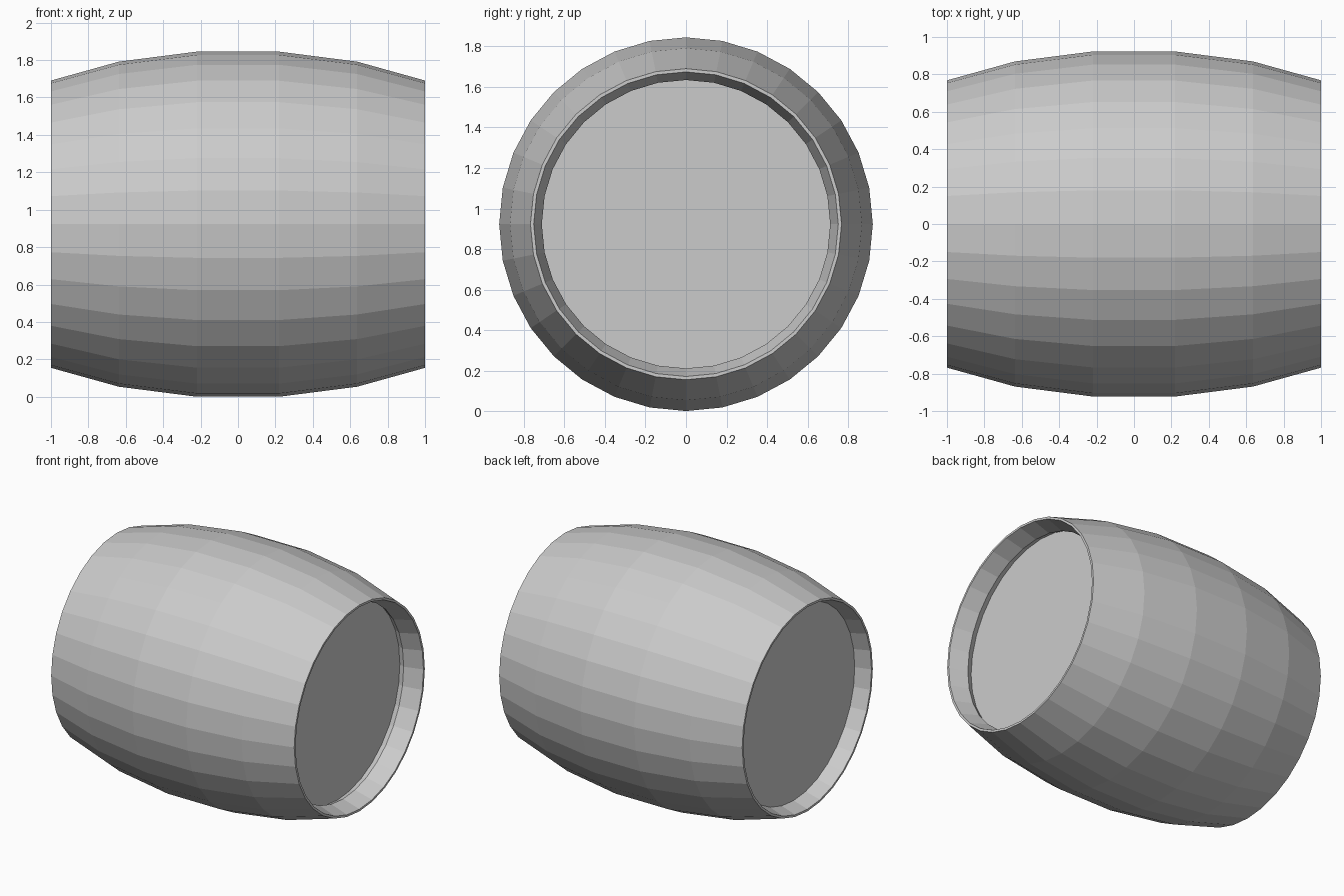
import bpy, bmesh
from math import sin, cos, pi

if "Cube" in bpy.data.objects:
    bpy.data.objects.remove(bpy.data.objects["Cube"])

SIDES = 32
RADIUS = 0.9225

def make_ring(bm, x, r):
    return [bm.verts.new((x, r * sin(2 * pi * i / SIDES),
                          r * cos(2 * pi * i / SIDES) + RADIUS))
            for i in range(SIDES)]

def bridge(bm, a, b):
    for i in range(SIDES):
        j = (i + 1) % SIDES
        bm.faces.new((a[i], a[j], b[j], b[i]))

def lathe(name, profile, capped=False):
    """Spin an (x, radius) profile around the x axis, looped or end-capped."""
    bm = bmesh.new()
    rings = [make_ring(bm, x, r) for x, r in profile]
    for a, b in zip(rings, rings[1:]):
        bridge(bm, a, b)
    if capped:
        bm.faces.new(rings[0])
        bm.faces.new(rings[-1])
    else:
        bridge(bm, rings[-1], rings[0])
    bmesh.ops.recalc_face_normals(bm, faces=bm.faces)
    mesh = bpy.data.meshes.new(name)
    bm.to_mesh(mesh)
    bm.free()
    obj = bpy.data.objects.new(name, mesh)
    bpy.context.collection.objects.link(obj)
    return obj

# Bulging body: outer curve, flat rim, bevelled lip, inner curve
outer = [(0.22, RADIUS), (0.637, 0.869), (1.0, 0.768)]
inner = [(1.0, 0.752), (0.865, 0.712), (0.637, 0.81), (0.22, 0.86)]
half = outer + inner
lathe("barrel_body", half + [(-x, r) for x, r in reversed(half)])

# Recessed heads: the right one sits behind the lip, the left one in front
lathe("right_head", [(0.82, 0.74), (0.77, 0.74)], capped=True)
lathe("left_head", [(-0.886, 0.735), (-0.836, 0.735)], capped=True)
